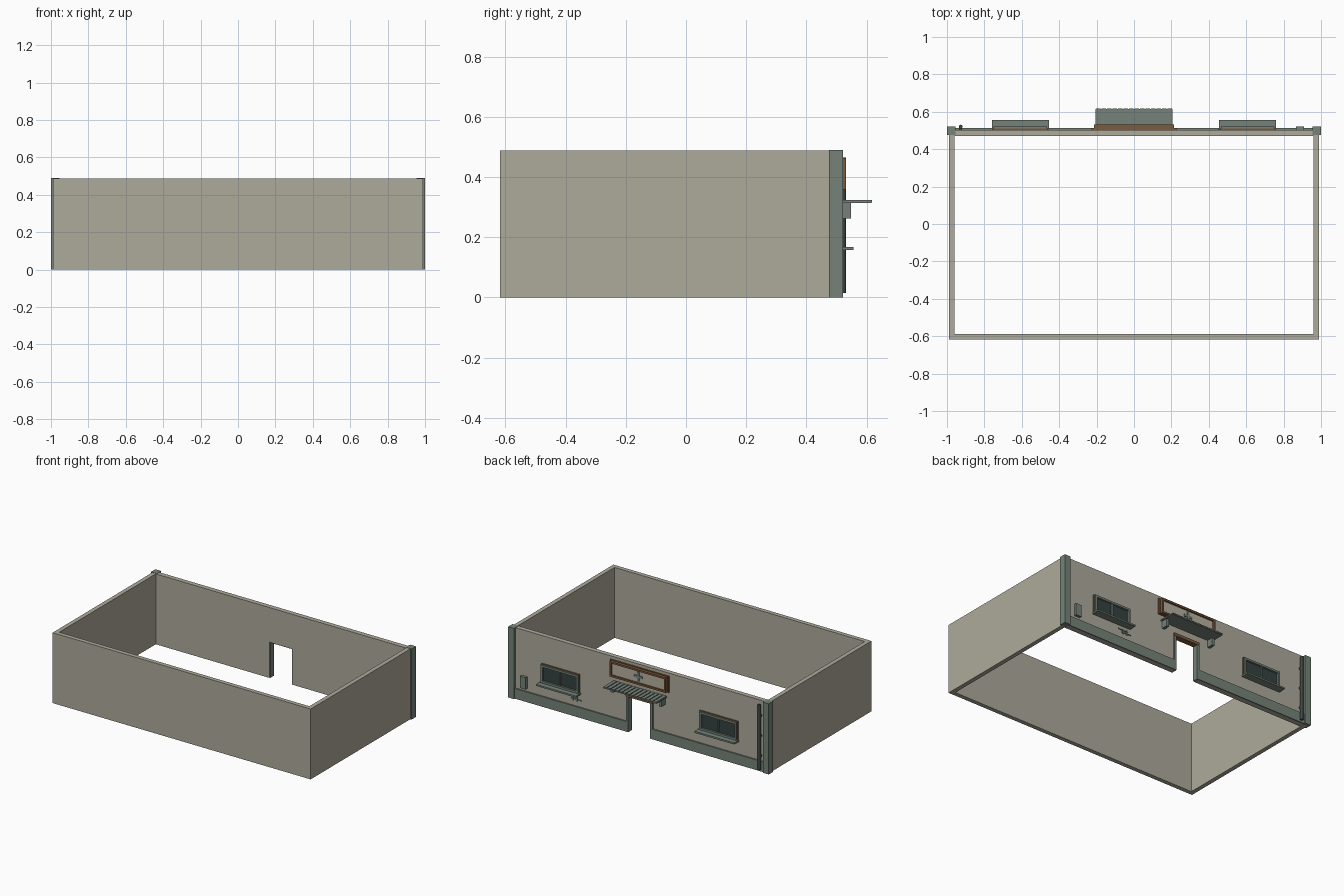
import bpy
import bmesh

old = bpy.data.objects.get("Cube")
if old:
    bpy.data.objects.remove(old)


def material(name, r, g, b):
    m = bpy.data.materials.new(name)
    m.use_nodes = True
    m.diffuse_color = (r, g, b, 1)
    m.node_tree.nodes["Principled BSDF"].inputs["Base Color"].default_value = (r, g, b, 1)
    return m


PLASTER = material("warm_grey_plaster", 0.42, 0.40, 0.33)
GREEN = material("grey_green_trim", 0.18, 0.225, 0.19)
BROWN = material("brown_wood", 0.20, 0.10, 0.045)
GLASS = material("dark_glass", 0.035, 0.055, 0.052)
DARK = material("dark_metal", 0.05, 0.065, 0.06)
PANEL = material("pale_sign", 0.47, 0.44, 0.35)


def finish(name, bm, mat):
    mesh = bpy.data.meshes.new(name)
    bm.to_mesh(mesh)
    bm.free()
    mesh.materials.append(mat)
    ob = bpy.data.objects.new(name, mesh)
    bpy.context.collection.objects.link(ob)
    return ob


def boxes(name, mat, *spans):
    """One object from boxes given as ((x0, x1), (y0, y1), (z0, z1))."""
    bm = bmesh.new()
    for span in spans:
        for v in bmesh.ops.create_cube(bm, size=1)["verts"]:
            v.co = [(a + b) / 2 + c * (b - a) for c, (a, b) in zip(v.co, span)]
    return finish(name, bm, mat)


def frame(name, mat, xs, ys, zs, t):
    """Rectangular frame of four bars facing the back."""
    (x0, x1), (z0, z1) = xs, zs
    return boxes(name, mat,
                 (xs, ys, (z0, z0 + t)), (xs, ys, (z1 - t, z1)),
                 ((x0, x0 + t), ys, (z0 + t, z1 - t)),
                 ((x1 - t, x1), ys, (z0 + t, z1 - t)))


H = 0.488            # wall height
OUT, INN = 0.99, 0.96
FRONT, BACK = -0.618, 0.503
BACK_IN = 0.47
DOOR, DOOR_H = 0.088, 0.25
tall = (0, H)

# Enclosing walls, with a doorway in the back one
boxes("front_wall", PLASTER, ((-OUT, OUT), (FRONT, -0.588), tall))
for side, s in (("left", 1), ("right", -1)):
    def sx(a, b):
        return tuple(sorted((s * a, s * b)))

    boxes(side + "_wall", PLASTER, (sx(INN, OUT), (-0.588, BACK), tall))
    boxes(side + "_back_wall", PLASTER, (sx(DOOR, INN), (BACK_IN, BACK), tall))

    # Corner post and plinth
    boxes(side + "_corner_post", GREEN, (sx(0.955, 1), (0.475, 0.522), (0, H + 0.002)))
    boxes(side + "_plinth", GREEN, (sx(DOOR, 0.955), (BACK, 0.513), (0, 0.07)))
    boxes(side + "_door_jamb", GREEN,
          (sx(DOOR - 0.004, DOOR + 0.014), (BACK_IN + 0.004, 0.513), (0, DOOR_H)))

    # Window with two panes and a deep sill
    x0, x1 = sx(0.465, 0.75)
    wz = (0.168, 0.293)
    frame(side + "_window_surround", BROWN, (x0 - 0.004, x1 + 0.004),
          (BACK, 0.511), (wz[0], wz[1] + 0.004), 0.012)
    frame(side + "_window_frame", GREEN, (x0, x1), (BACK, 0.522), wz, 0.014)
    boxes(side + "_window_glass", GLASS, ((x0 + 0.01, x1 - 0.01), (BACK, 0.509),
                                          (wz[0] + 0.01, wz[1] - 0.01)))
    mid = (x0 + x1) / 2
    boxes(side + "_window_mullion", GREEN, ((mid - 0.005, mid + 0.005), (BACK, 0.518),
                                            (wz[0] + 0.014, wz[1] - 0.014)))
    boxes(side + "_window_sill", GREEN, ((x0 - 0.01, x1 + 0.01), (BACK, 0.557), (0.157, 0.168)))

    # Canopy bracket
    boxes(side + "_canopy_bracket", GREEN,
          (sx(0.175, 0.195), (BACK, 0.522), (0.263, 0.314)),
          (sx(0.175, 0.195), (0.522, 0.548), (0.263, 0.314)))

boxes("door_lintel", PLASTER, ((-DOOR, DOOR), (BACK_IN, BACK), (DOOR_H, H)))
boxes("door_head", BROWN, ((-DOOR - 0.014, DOOR + 0.014), (BACK_IN + 0.004, 0.515),
                           (DOOR_H - 0.006, DOOR_H + 0.014)))

# Ribbed canopy over the door
ribs, half = 14, 0.205
step = 2 * half / ribs
boxes("canopy_slab", GREEN, ((-half, half), (BACK, 0.616), (0.313, 0.319)))
boxes("canopy_ribs", GREEN,
      *[((-half + i * step + 0.003, -half + (i + 1) * step - 0.003),
         (BACK, 0.618), (0.316, 0.324)) for i in range(ribs)])

# Framed sign with a plain cross
sz = (0.355, 0.468)
boxes("sign_backing", BROWN, ((-0.226, 0.226), (BACK, 0.512), sz))
frame("sign_frame", BROWN, (-0.215, 0.215), (0.512, 0.532), (sz[0] + 0.004, sz[1] - 0.004), 0.012)
boxes("sign_panel", PANEL, ((-0.203, 0.203), (0.512, 0.521), (sz[0] + 0.016, sz[1] - 0.016)))
cz = sum(sz) / 2
boxes("sign_cross", GREEN,
      ((-0.008, 0.008), (0.521, 0.527), (cz - 0.032, cz + 0.032)),
      ((-0.032, -0.008), (0.521, 0.527), (cz - 0.008, cz + 0.008)),
      ((0.008, 0.032), (0.521, 0.527), (cz - 0.008, cz + 0.008)))

# Utility box, drain pipe and small wall bars
boxes("utility_box", GREEN, ((0.865, 0.908), (BACK, 0.522), (0.09, 0.172)))
bm = bmesh.new()
bmesh.ops.create_cone(bm, cap_ends=True, segments=12, radius1=0.01, radius2=0.01, depth=0.45)
bmesh.ops.translate(bm, verts=bm.verts, vec=(-0.927, 0.521, 0.24))
finish("drain_pipe", bm, DARK)
boxes("pipe_clips", DARK, *[((-0.935, -0.919), (BACK, 0.52), (z, z + 0.012))
                            for z in (0.1, 0.24, 0.38)])
boxes("wall_bars", GREEN,
      *[((a, a + 0.075), (BACK, 0.509), (z, z + 0.006)) for a, z in ((0.45, 0.113), (0.475, 0.128))],
      *[((x, x + 0.006), (BACK, 0.509), (0.105, 0.138)) for x in (0.48, 0.51)])
